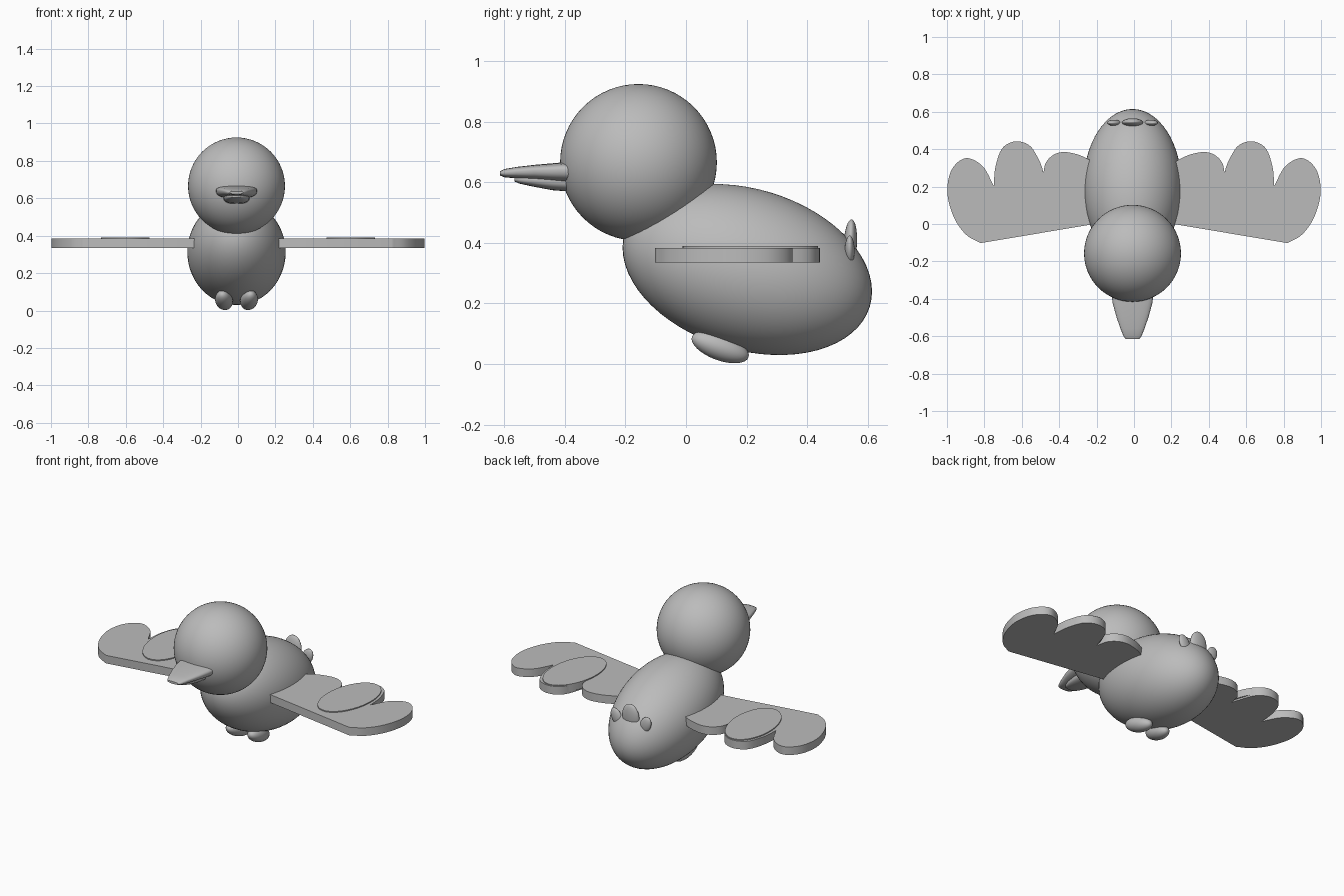
import bpy, bmesh, math
from mathutils import Vector

if "Cube" in bpy.data.objects:
    bpy.data.objects.remove(bpy.data.objects["Cube"])

grey = bpy.data.materials.new("plain grey")
grey.diffuse_color = (0.5, 0.5, 0.5, 1)
grey.use_nodes = True
grey.node_tree.nodes["Principled BSDF"].inputs["Base Color"].default_value = grey.diffuse_color
CX = -0.008  # the body sits slightly off the wing centre


def finish(ob, name, angle=40):
    ob.name = name
    ob.data.materials.append(grey)
    bpy.ops.object.select_all(action='DESELECT')
    ob.select_set(True)
    bpy.context.view_layer.objects.active = ob
    bpy.ops.object.shade_smooth_by_angle(angle=math.radians(angle))
    return ob


def from_bmesh(bm, name, angle=40):
    bmesh.ops.recalc_face_normals(bm, faces=bm.faces)
    me = bpy.data.meshes.new(name)
    bm.to_mesh(me)
    bm.free()
    ob = bpy.data.objects.new(name, me)
    bpy.context.collection.objects.link(ob)
    return finish(ob, name, angle)


def ellipsoid(name, loc, radii, rot=(0, 0, 0), seg=48):
    bpy.ops.mesh.primitive_uv_sphere_add(segments=seg, ring_count=seg // 2, location=loc,
                                         rotation=[math.radians(a) for a in rot])
    ob = bpy.context.object
    ob.scale = radii
    return finish(ob, name)


def smooth_path(pts, steps=6):
    """Catmull-Rom samples through the points."""
    p = [Vector(q) for q in pts]
    p = [2 * p[0] - p[1]] + p + [2 * p[-1] - p[-2]]
    out = []
    for i in range(1, len(p) - 2):
        a, b, c, d = p[i - 1:i + 3]
        for s in range(steps):
            t = s / steps
            out.append(0.5 * (2 * b + (c - a) * t + (2 * a - 5 * b + 4 * c - d) * t * t
                              + (3 * b - a - 3 * c + d) * t ** 3))
    return out + [p[-2]]


def plate(name, outline, z0, z1):
    bm = bmesh.new()
    f = bm.faces.new([bm.verts.new((x, y, z0)) for x, y in outline])
    ext = bmesh.ops.extrude_face_region(bm, geom=[f])
    top = [v for v in ext["geom"] if isinstance(v, bmesh.types.BMVert)]
    bmesh.ops.translate(bm, verts=top, vec=(0, 0, z1 - z0))
    caps = [f for f in bm.faces if len(f.verts) > 4]
    bmesh.ops.triangulate(bm, faces=caps)
    return from_bmesh(bm, name)


def beak_half(name, sections, n=24):
    """Loft of half-moon sections (y, half width, middle z, rise, drop)."""
    bm = bmesh.new()
    rings = []
    for y, w, zc, up, down in sections:
        ring = []
        for i in range(n):
            a = 2 * math.pi * i / n
            c, s = math.cos(a), math.sin(a)
            x = w * math.copysign(abs(c) ** 0.75, c)
            z = (up if s > 0 else down) * math.copysign(abs(s) ** 0.75, s)
            ring.append(bm.verts.new((CX + x, y, zc + z)))
        rings.append(ring)
    for r, q in zip(rings, rings[1:]):
        for i in range(n):
            bm.faces.new((r[i], r[(i + 1) % n], q[(i + 1) % n], q[i]))
    bm.faces.new(rings[0])
    bm.faces.new(rings[-1])
    return from_bmesh(bm, name, 50)


# body and head
ellipsoid("body", (CX, 0.2025, 0.312), (0.263, 0.423, 0.266), (-16.8, 0, 0), 64)
ellipsoid("head", (CX, -0.157, 0.666), (0.259, 0.259, 0.259), seg=64)

# beak
beak_half("upper_beak", [(-0.36, 0.113, 0.642, 0.026, 0.045), (-0.42, 0.107, 0.642, 0.023, 0.042),
                         (-0.50, 0.085, 0.640, 0.018, 0.032), (-0.56, 0.064, 0.636, 0.015, 0.023),
                         (-0.60, 0.048, 0.632, 0.012, 0.015), (-0.615, 0.036, 0.631, 0.006, 0.008)])
beak_half("lower_beak", [(-0.36, 0.072, 0.605, 0.02, 0.037), (-0.44, 0.068, 0.607, 0.02, 0.033),
                         (-0.51, 0.055, 0.609, 0.015, 0.022), (-0.55, 0.04, 0.61, 0.012, 0.014),
                         (-0.567, 0.025, 0.61, 0.006, 0.007)])

# tail tufts
ellipsoid("tail_middle", (CX, 0.543, 0.398), (0.056, 0.022, 0.08), (-3, 0, 0), 32)

# wing outline: three rounded feather lobes and a straight leading edge
outer = [(0.82, -0.102), (0.90, -0.055), (0.965, 0.04), (0.998, 0.17), (0.975, 0.29),
         (0.90, 0.352), (0.81, 0.31), (0.75, 0.205)]
middle = [(0.75, 0.205), (0.74, 0.31), (0.70, 0.41), (0.62, 0.442), (0.54, 0.40), (0.487, 0.26)]
inner = [(0.487, 0.26), (0.47, 0.33), (0.42, 0.375), (0.35, 0.383), (0.25, 0.35), (0.14, 0.27)]
wing = smooth_path(outer)[:-1] + smooth_path(middle)[:-1] + smooth_path(inner) + [Vector((0.14, 0.012))]

# raised middle feather
tilt = math.radians(6)
feather = []
for i in range(40):
    a = 2 * math.pi * i / 40
    u, v = 0.128 * math.cos(a), 0.225 * math.sin(a)
    feather.append((0.603 + u * math.cos(tilt) + v * math.sin(tilt),
                    0.213 - u * math.sin(tilt) + v * math.cos(tilt)))

for side, s in (("left", -1), ("right", 1)):
    plate(side + "_wing", [(s * x, y) for x, y in wing], 0.335, 0.384)
    plate(side + "_middle_feather", [(s * x, y) for x, y in feather], 0.345, 0.390)
    ellipsoid(side + "_tail_tuft", (CX + s * 0.098, 0.541, 0.375), (0.034, 0.016, 0.052), (0, s * 25, 0), 32)
    ellipsoid(side + "_foot", (CX + s * 0.067, 0.113, 0.056), (0.047, 0.1, 0.044), (-20, 0, s * 6), 32)
